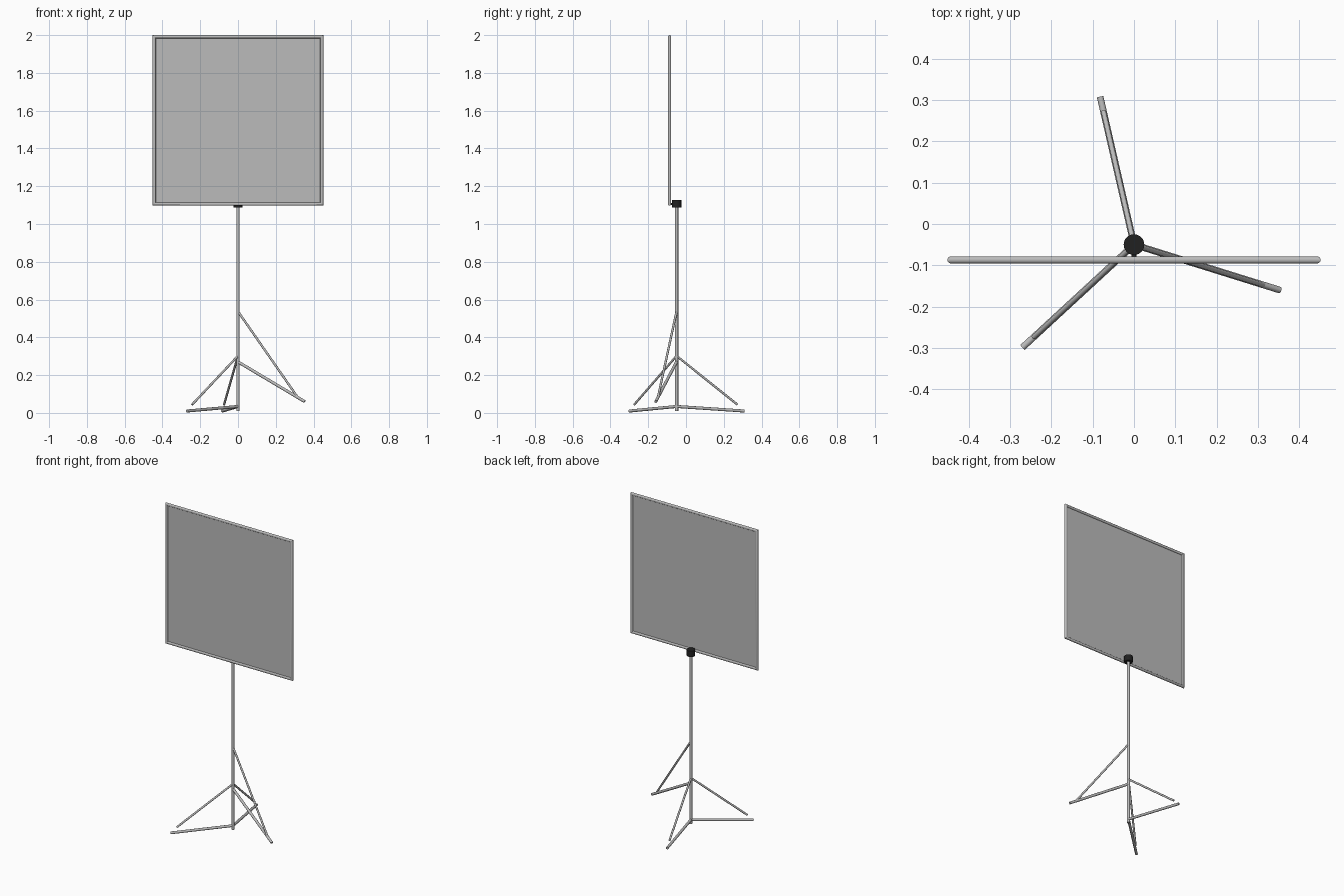
import bpy
import bmesh
from math import pi, sin, cos
from mathutils import Vector

cube = bpy.data.objects.get("Cube")
if cube:
    bpy.data.objects.remove(cube, do_unlink=True)


def material(name, value):
    mat = bpy.data.materials.new(name)
    color = (value, value, value, 1)
    mat.use_nodes = True
    mat.diffuse_color = color
    mat.node_tree.nodes["Principled BSDF"].inputs["Base Color"].default_value = color
    return mat


metal = material("grey metal", 0.5)
fabric = material("grey screen", 0.5)
black = material("black plastic", 0.015)


def finish(obj, name, mat):
    obj.name = name
    obj.data.materials.append(mat)
    bpy.ops.object.select_all(action="DESELECT")
    obj.select_set(True)
    bpy.context.view_layer.objects.active = obj
    bpy.ops.object.shade_smooth_by_angle(angle=pi / 5)
    return obj


def rod(name, start, end, radius, mat, sides=16):
    """Capped cylinder between two points."""
    start, end = Vector(start), Vector(end)
    axis = end - start
    bpy.ops.mesh.primitive_cylinder_add(
        vertices=sides, radius=radius, depth=axis.length, location=(start + end) / 2,
        rotation=axis.to_track_quat("Z", "Y").to_euler())
    return finish(bpy.context.object, name, mat)


POLE_Y = -0.05
SCREEN_Y = -0.087
BOTTOM, TOP, HALF_WIDTH, TUBE = 1.097, 2.0, 0.452, 0.0085

# Upright pole and the swivel clamp on top
rod("pole", (0, POLE_Y, 0.01), (0, POLE_Y, 1.1), 0.009, metal)
rod("clamp", (0, POLE_Y, 1.088), (0, POLE_Y, 1.126), 0.025, black, 24)
rod("clamp_pin", (0, POLE_Y, 1.106), (0, SCREEN_Y, 1.106), 0.006, black)

# Legs with braces: foot x, foot y, foot height, leg joint height, brace joint height, brace end height
legs = {
    "back": (-0.082, 0.308, 0.01, 0.034, 0.302, 0.044),
    "right": (-0.27, -0.299, 0.01, 0.034, 0.302, 0.044),
    "left": (0.353, -0.16, 0.06, 0.27, 0.537, 0.08),
}
for side, (x, y, foot, joint, brace_joint, brace_end) in legs.items():
    hub = Vector((0, POLE_Y, 0))
    reach = Vector((x, y, 0)) - hub
    up = Vector((0, 0, 1))
    rod(side + "_leg", hub + up * joint, hub + reach + up * foot, 0.008, metal)
    rod(side + "_brace", hub + up * brace_joint, hub + reach * 0.9 + up * brace_end, 0.006, metal)

# Mitred tube frame
half_x = HALF_WIDTH - TUBE
half_z = (TOP - BOTTOM) / 2 - TUBE
mid_z = (TOP + BOTTOM) / 2
bm = bmesh.new()
SIDES = 16
rings = []
for sx, sz in ((-1, -1), (1, -1), (1, 1), (-1, 1)):
    ring = []
    for i in range(SIDES):
        a = 2 * pi * i / SIDES
        out = TUBE * cos(a)
        ring.append(bm.verts.new((sx * (half_x + out), SCREEN_Y + TUBE * sin(a),
                                  mid_z + sz * (half_z + out))))
    rings.append(ring)
for k in range(4):
    a, b = rings[k], rings[(k + 1) % 4]
    for i in range(SIDES):
        j = (i + 1) % SIDES
        bm.faces.new((a[i], b[i], b[j], a[j]))
bmesh.ops.recalc_face_normals(bm, faces=bm.faces)
mesh = bpy.data.meshes.new("screen_frame")
bm.to_mesh(mesh)
bm.free()
frame = bpy.data.objects.new("screen_frame", mesh)
bpy.context.collection.objects.link(frame)
finish(frame, "screen_frame", metal)

# Flat screen stretched inside the frame
bpy.ops.mesh.primitive_cube_add(size=1, location=(0, SCREEN_Y, mid_z))
panel = bpy.context.object
panel.scale = (2 * half_x, 0.002, 2 * half_z)
finish(panel, "screen_panel", fabric)
